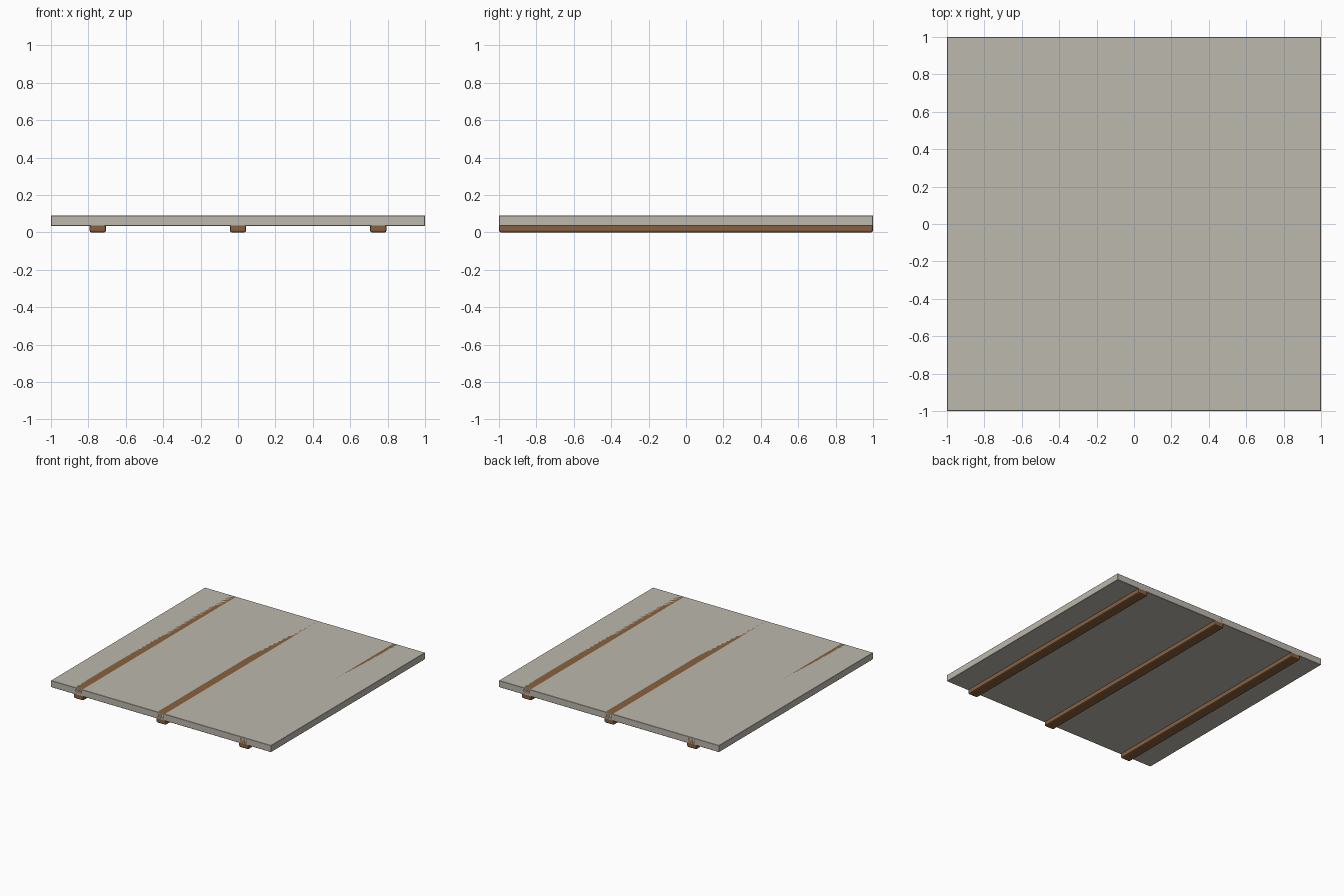
import bpy

if "Cube" in bpy.data.objects:
    bpy.data.objects.remove(bpy.data.objects["Cube"])


def material(name, color):
    mat = bpy.data.materials.new(name)
    mat.diffuse_color = color
    mat.use_nodes = True
    mat.node_tree.nodes["Principled BSDF"].inputs["Base Color"].default_value = mat.diffuse_color
    return mat


def box(name, center, size, bevel, segments, mat):
    bpy.ops.mesh.primitive_cube_add(size=1, location=center)
    obj = bpy.context.object
    obj.name = name
    obj.scale = size
    bpy.ops.object.transform_apply(location=False, rotation=False, scale=True)
    mod = obj.modifiers.new("edge_bevel", "BEVEL")
    mod.width = bevel
    mod.segments = segments
    obj.data.materials.append(mat)
    return obj


stone = material("panel_grey", (0.50, 0.48, 0.42, 1))
wood = material("batten_brown", (0.25, 0.12, 0.05, 1))

TOP, UNDERSIDE = 0.09, 0.035

# Flat square panel
box("panel", (0, 0, (TOP + UNDERSIDE) / 2), (2, 2, TOP - UNDERSIDE), 0.002, 1, stone)

# Three battens let into the panel, flush with its top and ends
for label, x in (("left", -0.75), ("middle", 0), ("right", 0.75)):
    box(f"{label}_batten", (x, 0, TOP / 2), (0.087, 2, TOP), 0.01, 2, wood)
